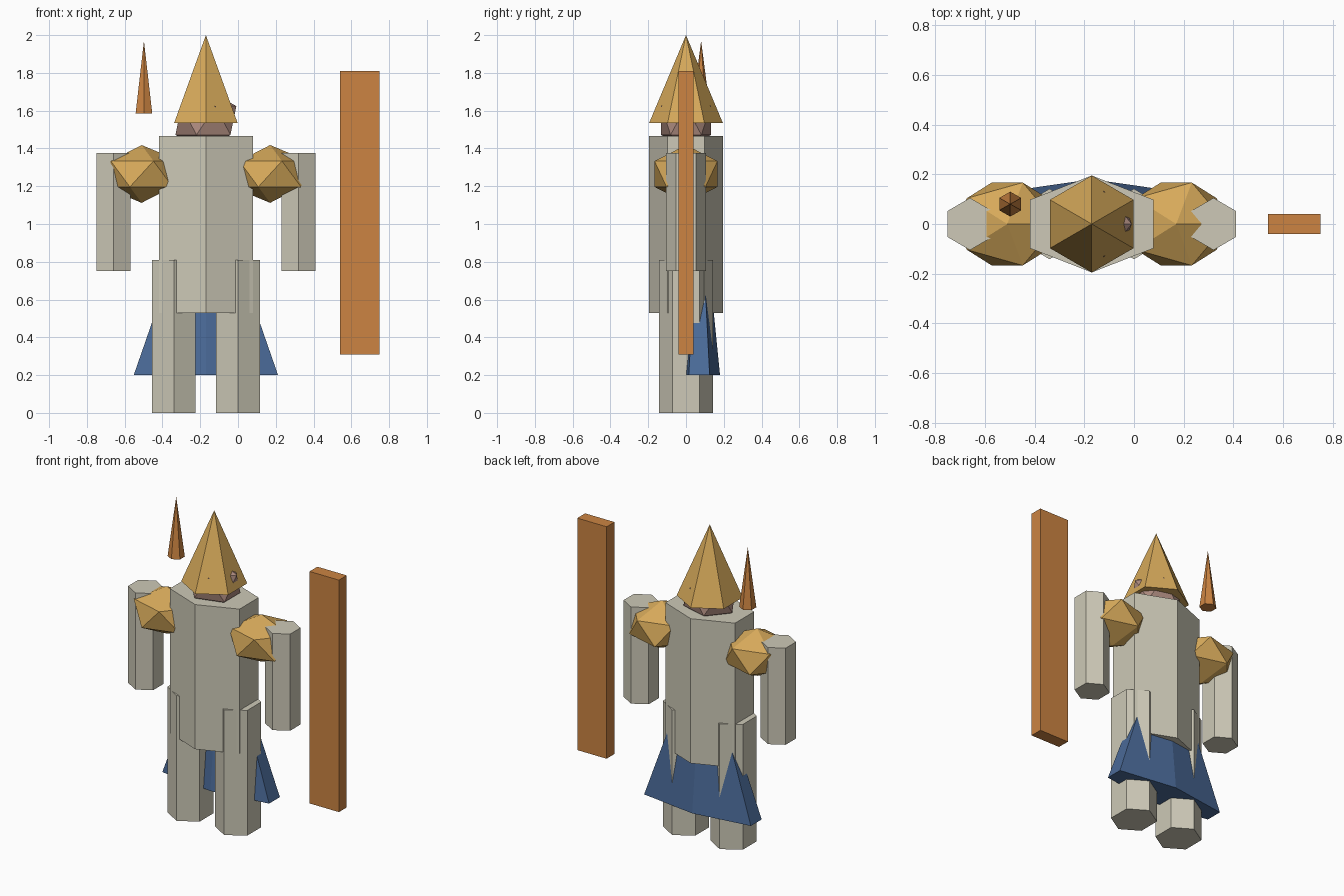
import bpy

if "Cube" in bpy.data.objects:
    bpy.data.objects.remove(bpy.data.objects["Cube"])

CX = -0.17  # centre line of the figure


def lin(c):
    c /= 255
    return c / 12.92 if c <= 0.04045 else ((c + 0.055) / 1.055) ** 2.4


def material(name, r, g, b):
    m = bpy.data.materials.new(name)
    m.diffuse_color = (lin(r), lin(g), lin(b), 1)
    m.use_nodes = True
    m.node_tree.nodes["Principled BSDF"].inputs["Base Color"].default_value = m.diffuse_color
    return m


stone = material("pale_stone", 205, 201, 183)
gold = material("gold", 214, 169, 90)
orange = material("burnt_orange", 204, 132, 66)
blue = material("dark_blue", 74, 106, 152)
skin = material("dusky_skin", 172, 138, 126)


def finish(name, mat, size):
    ob = bpy.context.object
    ob.name = name
    ob.scale = size
    ob.data.materials.append(mat)
    return ob


def hex_prism(name, mat, x, half_w, ry, z0, z1):
    bpy.ops.mesh.primitive_cylinder_add(vertices=6, radius=1, depth=1,
                                        location=(x, 0, (z0 + z1) / 2))
    return finish(name, mat, (half_w / 0.866, ry, z1 - z0))


def hex_cone(name, mat, x, y, half_w, ry, z0, z1):
    bpy.ops.mesh.primitive_cone_add(vertices=6, radius1=1, radius2=0, depth=1,
                                    location=(x, y, (z0 + z1) / 2))
    return finish(name, mat, (half_w / 0.866, ry, z1 - z0))


def gem(name, mat, x, z, size):
    bpy.ops.mesh.primitive_ico_sphere_add(subdivisions=1, radius=1, location=(x, 0, z))
    return finish(name, mat, size)


# body, head and pointed hat
hex_prism("torso", stone, CX, 0.249, 0.195, 0.53, 1.465)
gem("head", skin, CX, 1.548, (0.18, 0.155, 0.17))
hex_cone("hat", gold, CX, 0, 0.168, 0.195, 1.535, 2.0)

# limbs and shoulder guards on both sides
for side, s in (("left", -1), ("right", 1)):
    hex_prism(side + "_leg", stone, CX + s * 0.17, 0.116, 0.142, 0, 0.81)
    hex_prism(side + "_arm", stone, CX + s * 0.49, 0.09, 0.105, 0.75, 1.375)
    gem(side + "_shoulder_guard", gold, CX + s * 0.34, 1.265, (0.226, 0.196, 0.153))

# cape flaring out behind the legs
hex_cone("cape", blue, CX, 0.07, 0.382, 0.11, 0.2, 1.3)

# floating spike and plank
hex_cone("spike", orange, -0.498, 0.08, 0.044, 0.05, 1.585, 1.97)
bpy.ops.mesh.primitive_cube_add(size=1, location=(0.645, 0, 1.06))
finish("plank", orange, (0.21, 0.08, 1.5))
